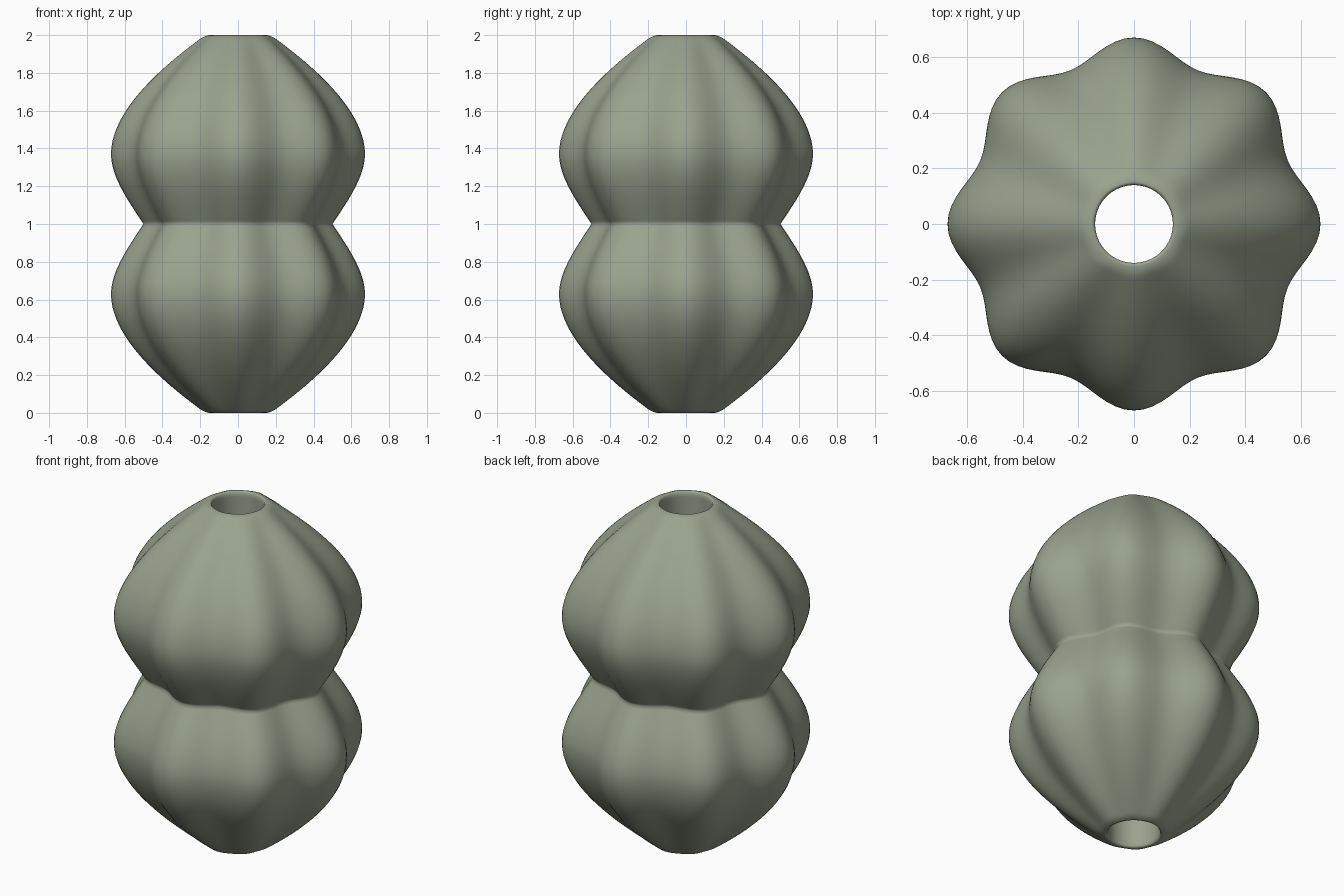
import bpy, bmesh, math
from mathutils import Vector
from mathutils.geometry import interpolate_bezier

cube = bpy.data.objects.get("Cube")
if cube:
    bpy.data.objects.remove(cube, do_unlink=True)

SEGMENTS = 128
LOBES = 8
HOLE = 0.14
FLUTE = 0.068   # flute depth relative to distance from the hole

# Colour
sage = bpy.data.materials.new("sage_glaze")
sage.use_nodes = True
colour = (0.32, 0.36, 0.27, 1)
sage.diffuse_color = colour
sage.node_tree.nodes["Principled BSDF"].inputs["Base Color"].default_value = colour


def curve(a, b, c, d, steps):
    """Bezier through (radius, height) points."""
    return interpolate_bezier(*(Vector(p) for p in (a, b, c, d)), steps)


# Upper half profile: waist, belly, shoulder, rounded lip into the hole
upper = curve((0.5, 1), (0.58, 1.12), (0.672, 1.25), (0.672, 1.37), 24)
upper += curve((0.672, 1.37), (0.672, 1.62), (0.35, 1.87), (0.2, 1.98), 32)[1:]
upper += curve((0.2, 1.98), (0.18, 1.995), (0.16, 2), (0.148, 2), 8)[1:]
upper += [Vector((HOLE, 1.992)), Vector((HOLE, 1.97))]

# Mirror the profile below the waist
lower = [Vector((p.x, 2 - p.y)) for p in reversed(upper[1:])]
profile = lower + upper

# Sweep the fluted profile round the axis, closing it through the hole
bm = bmesh.new()
rings = []
for p in profile:
    ring = []
    for i in range(SEGMENTS):
        a = math.tau * i / SEGMENTS
        r = p.x + FLUTE * (p.x - HOLE) * (math.cos(LOBES * a) - 1)
        ring.append(bm.verts.new((r * math.cos(a), r * math.sin(a), p.y)))
    rings.append(ring)
for k, ring in enumerate(rings):
    above = rings[(k + 1) % len(rings)]
    for i in range(SEGMENTS):
        j = (i + 1) % SEGMENTS
        bm.faces.new((ring[i], ring[j], above[j], above[i])).smooth = True

mesh = bpy.data.meshes.new("fluted_double_bead")
bm.to_mesh(mesh)
bm.free()
mesh.materials.append(sage)
bead = bpy.data.objects.new("fluted_double_bead", mesh)
bpy.context.collection.objects.link(bead)
